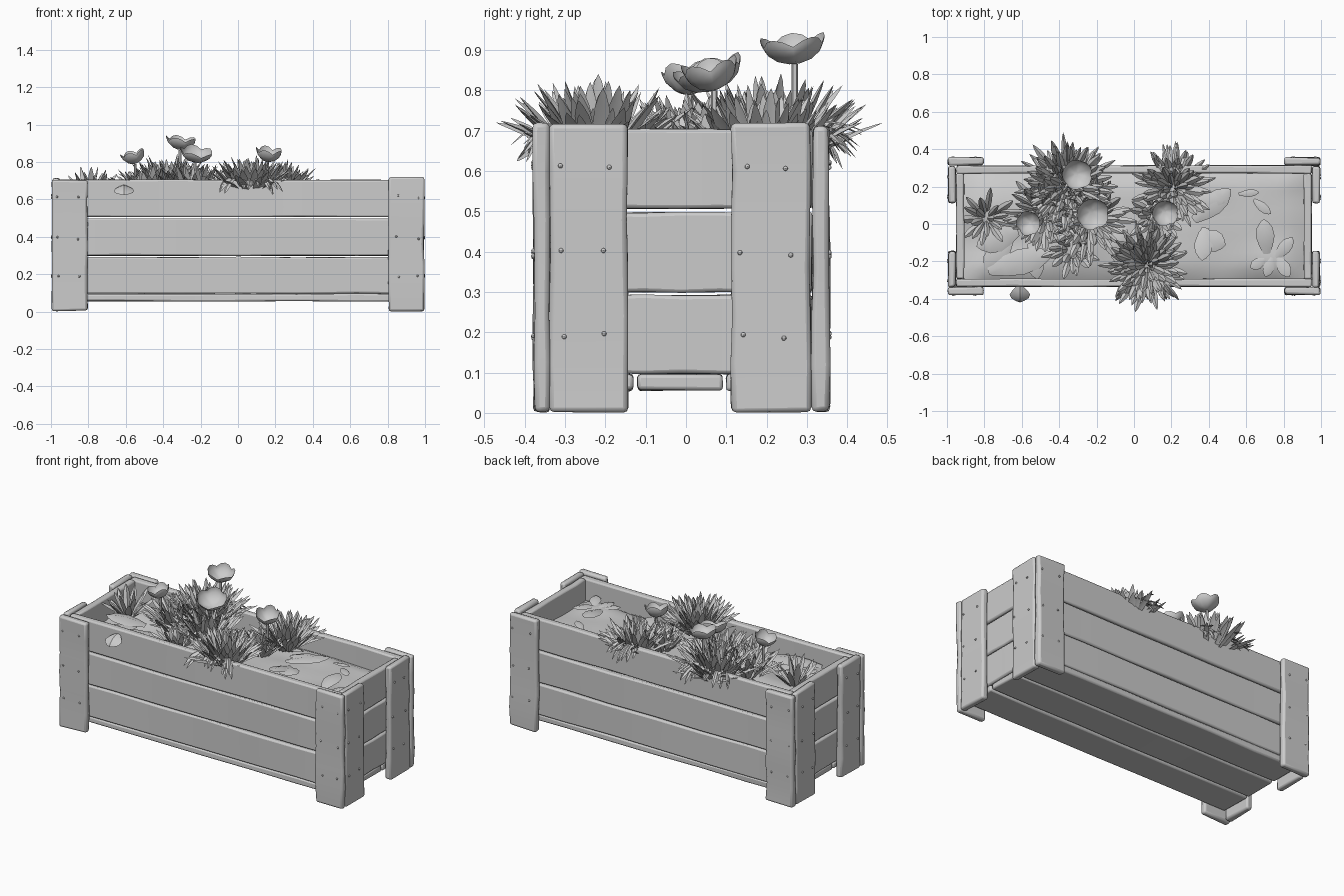
import bpy, bmesh, math, random
from mathutils import Vector, Matrix, noise

if "Cube" in bpy.data.objects:
    bpy.data.objects.remove(bpy.data.objects["Cube"])

random.seed(4)
R = random.uniform


def finish(name, bm):
    bmesh.ops.recalc_face_normals(bm, faces=bm.faces)
    me = bpy.data.meshes.new(name)
    bm.to_mesh(me)
    bm.free()
    ob = bpy.data.objects.new(name, me)
    bpy.context.collection.objects.link(ob)
    return ob


def board(name, x, y, z, wear=0.003, bevel=0.009):
    """Worn plank filling the given x, y and z ranges."""
    bm = bmesh.new()
    bmesh.ops.create_cube(bm, size=1)
    dims = [b - a for a, b in (x, y, z)]
    axis = dims.index(max(dims))
    edges = [e for e in bm.edges
             if abs((e.verts[0].co - e.verts[1].co)[axis]) > 0.5]
    bmesh.ops.subdivide_edges(bm, edges=edges, cuts=5, use_grid_fill=True)
    for v in bm.verts:
        v.co = Vector([(a + b) / 2 + c * (b - a) + R(-wear, wear)
                       for c, (a, b) in zip(v.co, (x, y, z))])
    ob = finish(name, bm)
    m = ob.modifiers.new("worn_edges", 'BEVEL')
    m.width, m.segments, m.limit_method = bevel, 2, 'ANGLE'
    m.angle_limit = math.radians(40)
    return ob


# Wall planks, three rows per side
for i, (z0, z1) in enumerate([(0.097, 0.292), (0.299, 0.497), (0.507, 0.704)]):
    board(f"front_plank_{i}", (-0.95, 0.95), (-0.335, -0.293), (z0, z1))
    board(f"back_plank_{i}", (-0.95, 0.95), (0.27, 0.312), (z0, z1))
    for s, side in ((-1, "left"), (1, "right")):
        board(f"{side}_end_plank_{i}", sorted((s * 0.908, s * 0.95)),
              (-0.293, 0.27), (z0, z1), 0.002)

# Floor planks
for i, y in enumerate([(-0.33, -0.133), (-0.12, 0.09), (0.10, 0.307)]):
    board(f"floor_plank_{i}", (-0.945, 0.945), y, (0.056, 0.095))

# Corner legs: a long-side board and an end board each, with nails
nails = bmesh.new()


def nail(p):
    bmesh.ops.create_uvsphere(nails, u_segments=8, v_segments=6, radius=0.006,
                              matrix=Matrix.Translation(p))


for s, side in ((-1, "left"), (1, "right")):
    for face, y, out in (("front", (-0.378, -0.338), -1), ("back", (0.314, 0.355), 1)):
        board(f"{side}_{face}_leg_side", sorted((s * 0.805, s * 0.995)), y,
              (0.003, R(0.70, 0.72)), 0.004, 0.012)
        ye = (-0.337, -0.145) if out < 0 else (0.113, 0.308)
        board(f"{side}_{face}_leg_end", sorted((s * 0.953, s * 0.993)), ye,
              (0.003, R(0.71, 0.72)), 0.004, 0.012)
        for z in (0.19, 0.395, 0.615):
            for k in (0.03, 0.14):
                nail((s * (0.995 - k + R(-.01, .01)), y[0] if out < 0 else y[1], z + R(-.01, .01)))
                nail((s * 0.994, ye[0] + k + R(-.01, .01), z + R(-.01, .01)))
finish("nails", nails)

# Uneven soil
bm = bmesh.new()
bmesh.ops.create_grid(bm, x_segments=36, y_segments=12, size=1)
for v in bm.verts:
    x, y = v.co.x, v.co.y
    h = 0.605 + 0.03 * noise.noise((x * 3, y * 1.5, 1)) - 0.04 * max(abs(x) ** 12, abs(y) ** 6)
    v.co = (x * 0.91, y * 0.284 - 0.011, h)
finish("soil", bm)


def leaf(bm, base, az, tilt, bend, length, half, thick=0.3):
    """Lance-shaped leaf with diamond section; tilt is measured from upright."""
    p, w, rings, prev = Vector(base), Vector((-math.sin(az), math.cos(az), 0)), [], 0
    for t, k in ((0, .35), (.25, .75), (.5, 1), (.75, .85), (.92, .4)):
        a = tilt + bend * t
        d = Vector((math.sin(a) * math.cos(az), math.sin(a) * math.sin(az), math.cos(a)))
        p = p + d * length * (t - prev)
        prev = t
        n = w.cross(d) * half * k * thick
        rings.append([bm.verts.new(q) for q in
                      (p + w * half * k + n * 0.8, p + n * 0.4, p - w * half * k + n * 0.8, p - n)])
    tip = bm.verts.new(p + d * length * 0.08)
    for a, b in zip(rings, rings[1:]):
        for i in range(4):
            j = (i + 1) % 4
            bm.faces.new((a[i], a[j], b[j], b[i]))
    for i in range(4):
        bm.faces.new((rings[-1][i], rings[-1][(i + 1) % 4], tip))


# Spiky leaf clumps: x, y, base z, spread, leaf length, leaf count
clumps = [(-0.36, 0.20, 0.61, 0.09, 0.23, 115), (-0.24, 0.03, 0.60, 0.09, 0.20, 70),
          (-0.47, 0.06, 0.60, 0.08, 0.19, 60), (0.21, 0.19, 0.61, 0.07, 0.20, 85),
          (0.07, -0.22, 0.62, 0.07, 0.21, 110), (0.13, 0.05, 0.60, 0.05, 0.16, 35),
          (-0.79, 0.03, 0.60, 0.035, 0.19, 18), (-0.33, -0.13, 0.59, 0.06, 0.13, 30)]
for i, (x, y, z, spread, length, count) in enumerate(clumps):
    bm = bmesh.new()
    for k in range(count):
        f = math.sqrt((k + 0.5) / count)
        az = k * 2.39996 + R(-.2, .2)
        base = (x + spread * f * math.cos(az), y + spread * f * math.sin(az), z)
        leaf(bm, base, az, 0.75 * f + R(-.1, .1), f * R(0.1, 0.7),
             length * R(0.8, 1.08), R(0.014, 0.022), 0.35)
    finish(f"leaf_clump_{i}", bm)

# Leaves drooping over the long walls: x, wall y, outward sign, half spread
bm = bmesh.new()
for x, y, s, spread, count in ((0.06, -0.33, -1, 0.12, 16), (-0.36, 0.31, 1, 0.16, 16),
                               (0.2, 0.31, 1, 0.10, 9)):
    for k in range(count):
        off = R(-1, 1)
        leaf(bm, (x + off * spread * 0.8, y - s * 0.03, 0.715), s * math.pi / 2 - s * off * 0.7,
             R(1.2, 1.6), R(0.7, 1.4), R(0.10, 0.17), R(0.009, 0.016), 0.25)
finish("drooping_leaves", bm)

# Broad leaves lying on the soil: x, y, azimuth in degrees, length, half width
bm = bmesh.new()
for x, y, az, length, half in (
        (-0.78, -0.25, 15, 0.36, 0.07), (-0.62, -0.04, 200, 0.24, 0.07),
        (-0.66, -0.08, 230, 0.22, 0.06), (-0.55, -0.10, 280, 0.2, 0.05),
        (0.32, 0.02, 40, 0.26, 0.06), (0.34, -0.06, -20, 0.16, 0.06),
        (0.38, -0.02, 265, 0.18, 0.05), (0.30, 0.10, 10, 0.2, 0.05),
        (0.71, -0.16, 95, 0.19, 0.05), (0.76, -0.18, 50, 0.14, 0.035),
        (0.74, -0.18, 250, 0.11, 0.03), (0.77, -0.18, 300, 0.12, 0.035),
        (0.70, -0.19, 210, 0.09, 0.03), (0.56, 0.16, 5, 0.11, 0.02),
        (0.64, 0.13, -40, 0.12, 0.025), (-0.05, 0.0, 250, 0.16, 0.04),
        (-0.12, -0.1, 300, 0.14, 0.04)):
    leaf(bm, (x, y, 0.615), math.radians(az), R(1.25, 1.4), R(0.2, 0.45), length, half, 0.15)
# Petal hanging on the front wall
leaf(bm, (-0.61, -0.335, 0.675), -math.pi / 2, 1.75, 0.6, 0.10, 0.055, 0.2)
finish("broad_leaves", bm)


# Cup flowers on stems: position of cup base, radius, height, lean
def flower(name, p, r, h, lean):
    bm = bmesh.new()
    rot = Matrix.Translation(p) @ Matrix.Rotation(lean[0], 4, 'X') @ Matrix.Rotation(lean[1], 4, 'Y')
    rings, n = [], 20
    for t in (0.12, 0.4, 0.7, 0.9, 1):
        ring = []
        for k in range(n):
            a = math.tau * k / n
            lobe = abs(math.sin(2.5 * a))
            rad = r * math.sin(t * 1.45) * (1 - 0.08 * t * (1 - lobe))
            ring.append(bm.verts.new(rot @ Vector((rad * math.cos(a), rad * math.sin(a),
                                                   h * t ** 1.7 * (0.72 + 0.28 * lobe)))))
        rings.append(ring)
    bm.faces.new(rings[0])
    for a, b in zip(rings, rings[1:]):
        for k in range(n):
            j = (k + 1) % n
            bm.faces.new((a[k], a[j], b[j], b[k]))
    depth = p[2] - 0.6
    bmesh.ops.create_cone(bm, segments=6, radius1=0.008, radius2=0.008, depth=depth,
                          matrix=Matrix.Translation((p[0], p[1], 0.6 + depth / 2)))
    finish(name, bm)


flower("flower_tall", (-0.31, 0.27, 0.865), 0.083, 0.07, (0.1, 0.1))
flower("flower_middle", (-0.23, 0.07, 0.80), 0.09, 0.07, (0.3, 0.15))
flower("flower_left", (-0.55, 0.01, 0.79), 0.068, 0.07, (0.1, -0.25))
flower("flower_right", (0.16, 0.07, 0.80), 0.072, 0.075, (0.2, 0.1))

# Smooth shading with sharp edges kept
bpy.ops.object.select_all(action='SELECT')
bpy.context.view_layer.objects.active = bpy.context.selected_objects[0]
bpy.ops.object.shade_smooth_by_angle(angle=math.radians(35))
